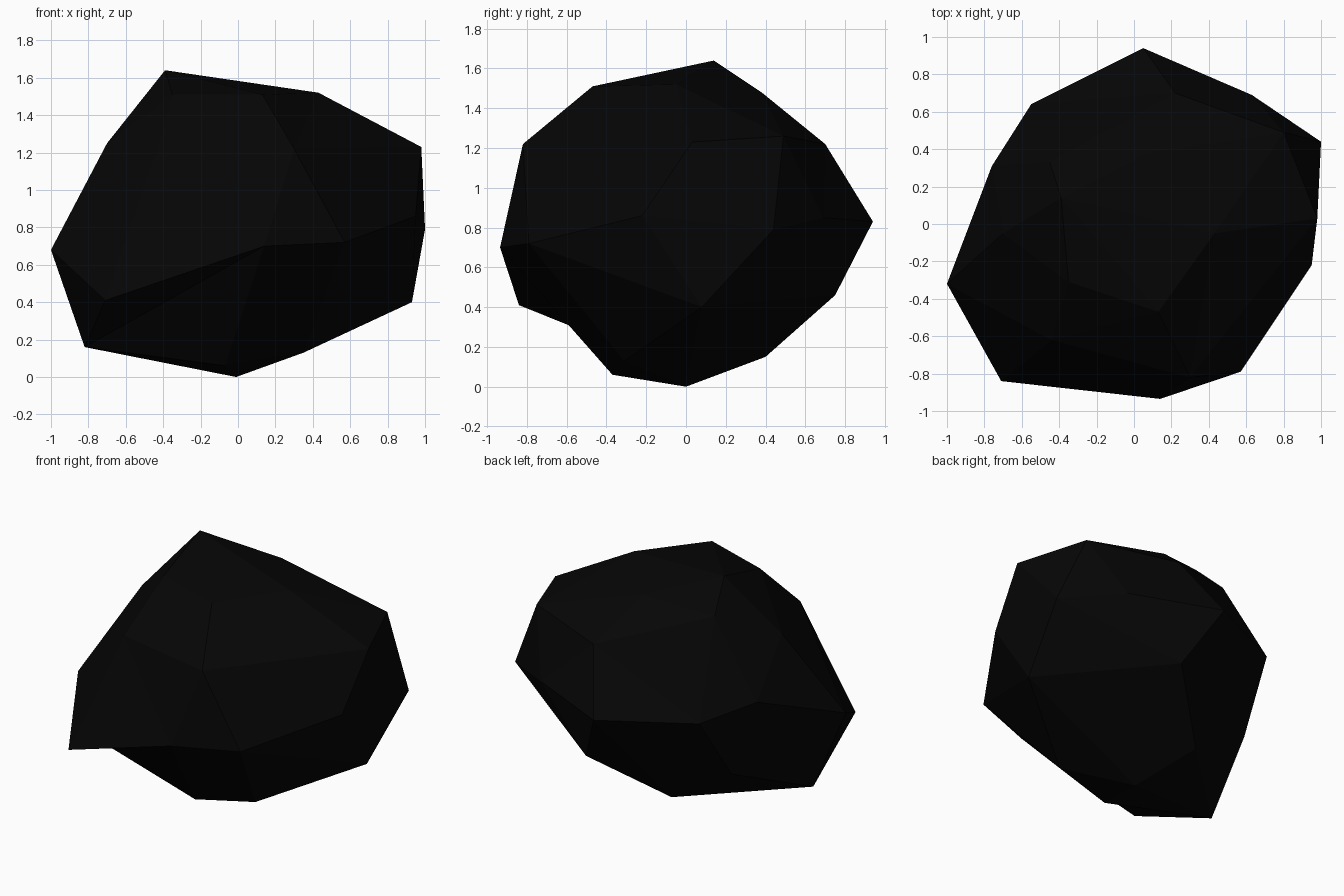
import bpy, bmesh
from mathutils import Vector

if "Cube" in bpy.data.objects:
    bpy.data.objects.remove(bpy.data.objects["Cube"])

# Corner points of the boulder, in rings from the crown down to the foot
crown = [(-.39, .14, 1.64), (.43, -.05, 1.52), (.13, -.47, 1.51), (-.35, -.31, 1.51),
         (.07, .38, 1.48), (-.45, .33, 1.45)]
shoulder = [(.98, .03, 1.23), (.80, .49, 1.26), (.22, .70, 1.22), (-.70, -.05, 1.25),
            (-.44, -.62, 1.19), (.30, -.82, 1.22)]
waist = [(1, .44, .79), (.95, -.22, .86), (.57, -.79, .72), (.14, -.935, .70), (-1, -.32, .68),
         (-.76, .31, .93), (-.55, .64, .85), (.05, .94, .83), (.63, .69, .85)]
brow, lip, side, foot = (.14, -.935, .70), (-.71, -.84, .41), (-.82, -.22, .16), (-.07, -.37, .06)
underside = [lip, side, foot, (.93, .08, .40), (.24, .75, .46), (-.60, .36, .41),
             (-.17, .40, .15), (.35, -.31, .13), (-.01, 0, 0)]

centre = Vector((0, 0, .8))
bm = bmesh.new()
place = bm.verts.layers.float_vector.new("place")

# Join the corners as a hull on a near-sphere, so that dents are kept as well
for p in crown + shoulder + waist + underside:
    offset = Vector(p) - centre
    v = bm.verts.new(offset.normalized() * offset.length ** 0.15)
    v[place] = Vector(p)
bmesh.ops.convex_hull(bm, input=bm.verts[:])

# Move every corner to its true distance
for v in bm.verts:
    v.co = v[place].copy()
bm.verts.layers.float_vector.remove(place)


def corner(p):
    return min(bm.verts, key=lambda v: (v.co - Vector(p)).length)


# Crease under the overhanging lip: turn the lip-foot edge into brow-side
edge = bm.edges.get((corner(lip), corner(foot)))
if edge:
    tips = {v for f in edge.link_faces for v in f.verts} - set(edge.verts)
    if tips == {corner(brow), corner(side)}:
        bmesh.utils.edge_rotate(edge, True)
bmesh.ops.recalc_face_normals(bm, faces=bm.faces[:])

mesh = bpy.data.meshes.new("boulder")
bm.to_mesh(mesh)
bm.free()

# Single near-black stone colour, flat faces
stone = bpy.data.materials.new("black stone")
stone.diffuse_color = (.0017, .0017, .0017, 1)
stone.use_nodes = True
stone.node_tree.nodes["Principled BSDF"].inputs["Base Color"].default_value = stone.diffuse_color
mesh.materials.append(stone)
boulder = bpy.data.objects.new("boulder", mesh)
bpy.context.collection.objects.link(boulder)
